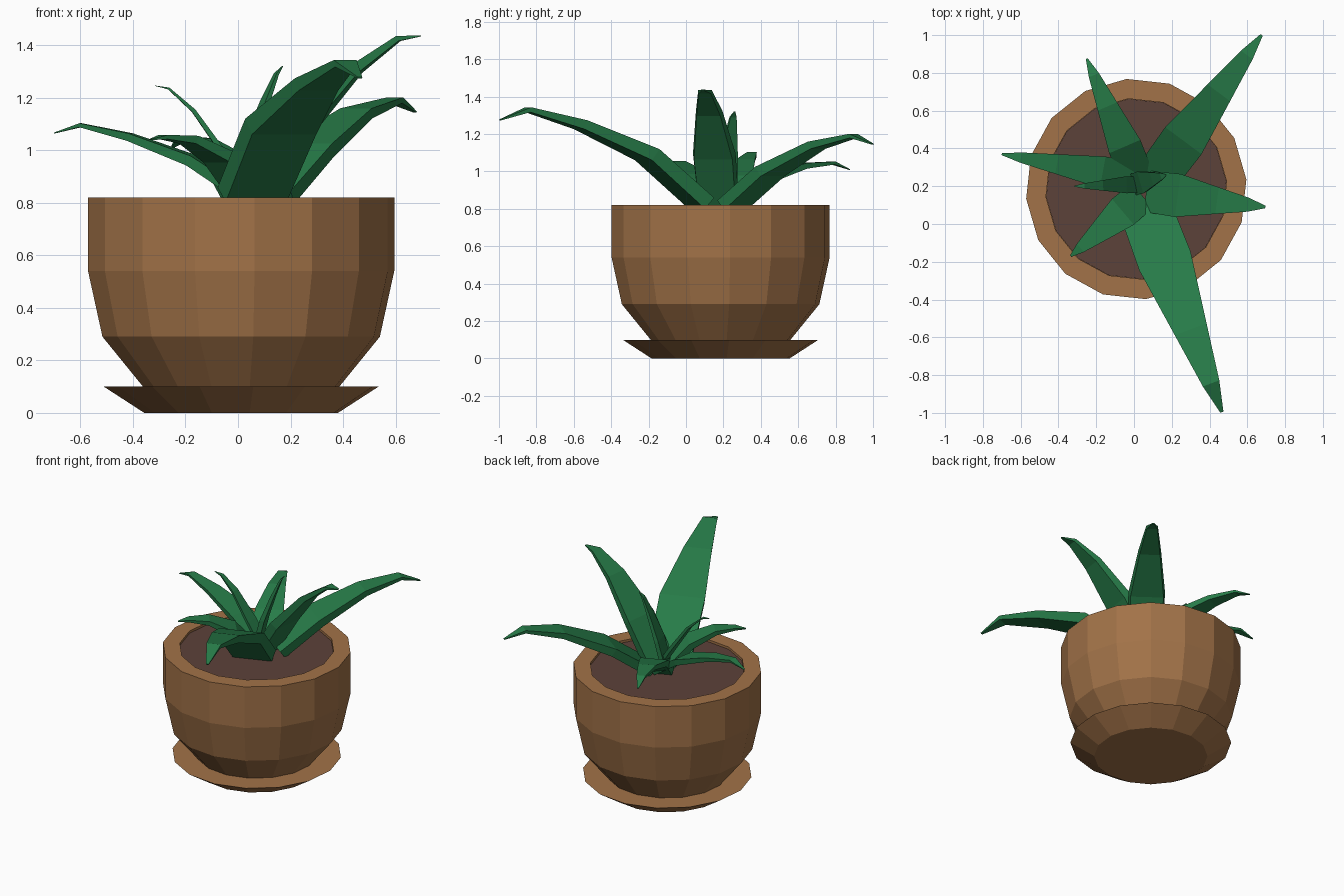
import bpy, bmesh, math
from mathutils import Vector

if "Cube" in bpy.data.objects:
    bpy.data.objects.remove(bpy.data.objects["Cube"])

CX, CY, SIDES, TURN = 0.012, 0.185, 16, math.radians(5)


def material(name, rgb):
    m = bpy.data.materials.new(name)
    m.diffuse_color = (*rgb, 1)
    m.use_nodes = True
    m.node_tree.nodes["Principled BSDF"].inputs["Base Color"].default_value = m.diffuse_color
    return m


CLAY = material("clay", (0.36, 0.17, 0.065))
SOIL = material("soil", (0.107, 0.054, 0.042))
GREEN = material("leaf_green", (0.02, 0.2, 0.065))


def finish(bm, name, mat):
    bmesh.ops.recalc_face_normals(bm, faces=bm.faces)
    me = bpy.data.meshes.new(name)
    bm.to_mesh(me)
    bm.free()
    me.materials.append(mat)
    ob = bpy.data.objects.new(name, me)
    bpy.context.collection.objects.link(ob)
    return ob


def loft(rings, name, mat):
    """Skin a stack of closed rings and cap both ends."""
    bm = bmesh.new()
    loops = [[bm.verts.new(p) for p in ring] for ring in rings]
    n = len(loops[0])
    for a, b in zip(loops, loops[1:]):
        for i in range(n):
            j = (i + 1) % n
            bm.faces.new((a[i], a[j], b[j], b[i]))
    bm.faces.new(loops[0][::-1])
    bm.faces.new(loops[-1])
    return finish(bm, name, mat)


def lathe(profile, name, mat):
    rings = []
    for r, z in profile:
        angles = [TURN + math.tau * i / SIDES for i in range(SIDES)]
        rings.append([(CX + r * math.cos(a), CY + r * math.sin(a), z) for a in angles])
    return loft(rings, name, mat)


def leaf(name, base, tip, heights, width, fractions=(0, 0.27, 0.6, 0.86, 1)):
    """Tapered slab that rises from base to tip and bends over at the end."""
    base, tip = Vector(base), Vector(tip)
    side = Vector((tip.y - base.y, base.x - tip.x, 0)).normalized()
    pts = [(*base.lerp(tip, f), z) for f, z in zip(fractions, heights)]
    pts = [Vector(p) for p in pts]
    rings = []
    for i, p in enumerate(pts):
        tangent = (pts[min(i + 1, 4)] - pts[max(i - 1, 0)]).normalized()
        up = side.cross(tangent).normalized()
        w = width * (0.95, 1.0, 0.62, 0.32, 0.06)[i] / 2
        t = width * (0.26, 0.24, 0.17, 0.09, 0.02)[i] / 2
        rings.append([p - side * w + up * t, p + side * w + up * t,
                      p + side * w * 0.9 - up * t, p - side * w * 0.9 - up * t])
    return loft(rings, name, GREEN)


# Saucer, pot with recessed top, and soil
lathe([(0.37, 0), (0.525, 0.1), (0.37, 0.1)], "saucer", CLAY)
lathe([(0.375, 0.1), (0.53, 0.29), (0.585, 0.54), (0.585, 0.82),
       (0.48, 0.82), (0.48, 0.79)], "pot", CLAY)
lathe([(0.479, 0.795), (0.479, 0.805)], "soil", SOIL)

# Leaves
leaf("front_leaf", (0.06, 0.08), (0.465, -0.995), (0.83, 1.09, 1.25, 1.33, 1.275), 0.29)
leaf("right_leaf", (0.09, 0.17), (0.695, 0.09), (0.83, 1.08, 1.31, 1.425, 1.435), 0.23)
leaf("back_right_leaf", (0.12, 0.25), (0.675, 1.0), (0.82, 1.0, 1.14, 1.19, 1.145), 0.24)
leaf("back_left_leaf", (0.02, 0.25), (-0.25, 0.875), (0.82, 0.96, 1.03, 1.045, 1.01), 0.18)
leaf("left_leaf", (0.02, 0.24), (-0.7, 0.37), (0.83, 0.96, 1.05, 1.095, 1.065), 0.17)
leaf("front_left_leaf", (0.03, 0.14), (-0.335, -0.17), (0.83, 0.97, 1.04, 1.05, 1.04), 0.18)
leaf("inner_left_leaf", (0.05, 0.21), (-0.315, 0.2), (0.83, 0.98, 1.15, 1.235, 1.245), 0.09)
leaf("centre_leaf", (0.0, 0.21), (0.17, 0.26), (0.83, 1.02, 1.18, 1.29, 1.32), 0.12)
